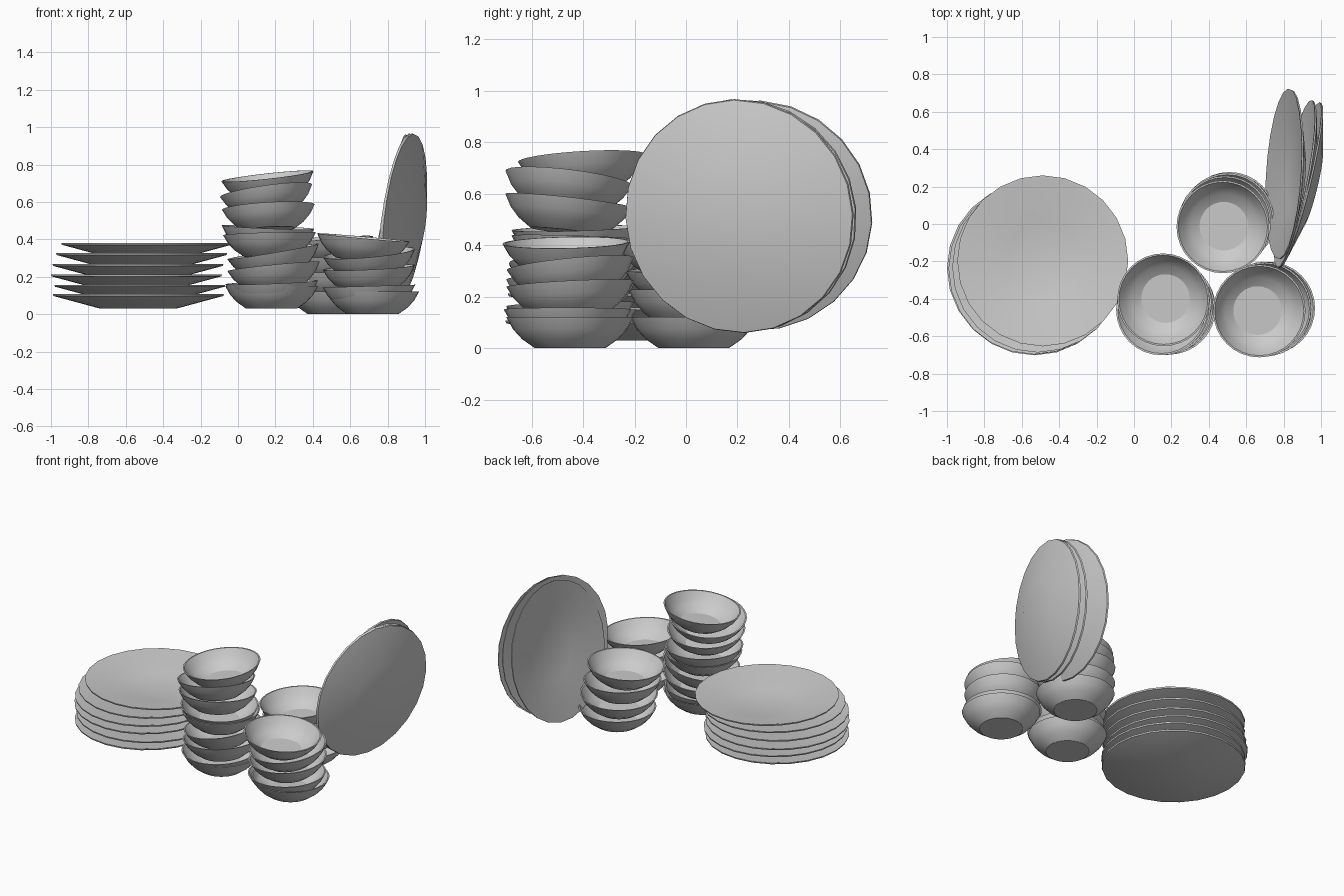
import bpy, bmesh
from math import radians, sin, cos
from mathutils import Vector, Matrix

if "Cube" in bpy.data.objects:
    bpy.data.objects.remove(bpy.data.objects["Cube"])


def lathe(name, profile, sides):
    """Spin an (r, z) profile around z into a mesh."""
    bm = bmesh.new()
    verts = [bm.verts.new((r, 0, z)) for r, z in profile]
    edges = [bm.edges.new(p) for p in zip(verts, verts[1:])]
    bmesh.ops.spin(bm, geom=verts + edges, cent=(0, 0, 0), axis=(0, 0, 1),
                   angle=radians(360), steps=sides)
    bmesh.ops.remove_doubles(bm, verts=bm.verts, dist=0.0005)
    bmesh.ops.recalc_face_normals(bm, faces=bm.faces)
    mesh = bpy.data.meshes.new(name)
    bm.to_mesh(mesh)
    bm.free()
    return mesh


def place(name, mesh, centre, normal):
    """Put a dish with its rim centre at a point and its opening along normal."""
    ob = bpy.data.objects.new(name, mesh)
    bpy.context.collection.objects.link(ob)
    rot = Vector((0, 0, 1)).rotation_difference(Vector(normal).normalized())
    ob.matrix_world = Matrix.Translation(centre) @ rot.to_matrix().to_4x4()
    return ob


# Profiles run from base centre, up the outside, over the rim, down the inside
plate = lathe("plate", [(0, -.077), (.205, -.077), (.454, -.010), (.457, 0),
                        (.446, 0), (.2, -.064), (0, -.064)], 24)
bowl = lathe("bowl", [(0, -.12), (.137, -.12), (.187, -.085), (.222, -.047),
                      (.248, 0), (.239, 0), (.212, -.045), (.178, -.080),
                      (.13, -.108), (0, -.108)], 32)

# Flat stack of plates
flat = [(-.533, -.245, .107), (-.525, -.24, .157), (-.543, -.235, .212),
        (-.535, -.24, .268), (-.515, -.23, .326), (-.488, -.197, .381)]
for i, c in enumerate(flat):
    last_plate = place(f"stacked_plate_{i + 1}", plate, c, (0, 0, 1))

# Leaning plates: rim centre, yaw in degrees, backward slope
leaning = [((.80, .268, .515), 3.6, .21),
           ((.858, .215, .515), 11.5, .14),
           ((.882, .208, .513), 14, .11)]
for i, (c, yaw, slope) in enumerate(leaning):
    a = radians(yaw)
    place(f"leaning_plate_{i + 1}", plate, c, (-cos(a), sin(a), slope))

# Bowl stacks: rim centre x, y, z and rim slope along x and y
stacks = {
    "tall": [(.18, -.44, .15, 0, 0), (.18, -.45, .17, .04, .03),
             (.19, -.45, .255, .10, -.04), (.187, -.44, .335, .17, .03),
             (.168, -.43, .43, .03, -.03), (.16, -.43, .465, -.04, .03),
             (.162, -.455, .572, .06, -.11), (.15, -.455, .66, .14, -.12),
             (.157, -.405, .738, .11, .06)],
    "front": [(.72, -.45, .12, 0, 0), (.70, -.46, .15, .03, 0),
              (.70, -.45, .25, .05, .05), (.70, -.45, .328, .09, .10),
              (.67, -.465, .41, -.09, .02)],
    "back": [(.51, .03, .12, 0, 0), (.50, .025, .215, .03, -.04),
             (.485, .01, .31, -.04, .04), (.475, -.015, .405, .05, .03)],
}
for label, bowls in stacks.items():
    for i, (x, y, z, sx, sy) in enumerate(bowls):
        last_bowl = place(f"{label}_bowl_{i + 1}", bowl, (x, y, z), (-sx, -sy, 1))

# Smooth shading on the two shared meshes, keeping base and rim edges crisp
bpy.ops.object.select_all(action='DESELECT')
for ob in (last_plate, last_bowl):
    ob.select_set(True)
bpy.context.view_layer.objects.active = last_bowl
bpy.ops.object.shade_smooth_by_angle(angle=radians(30))
